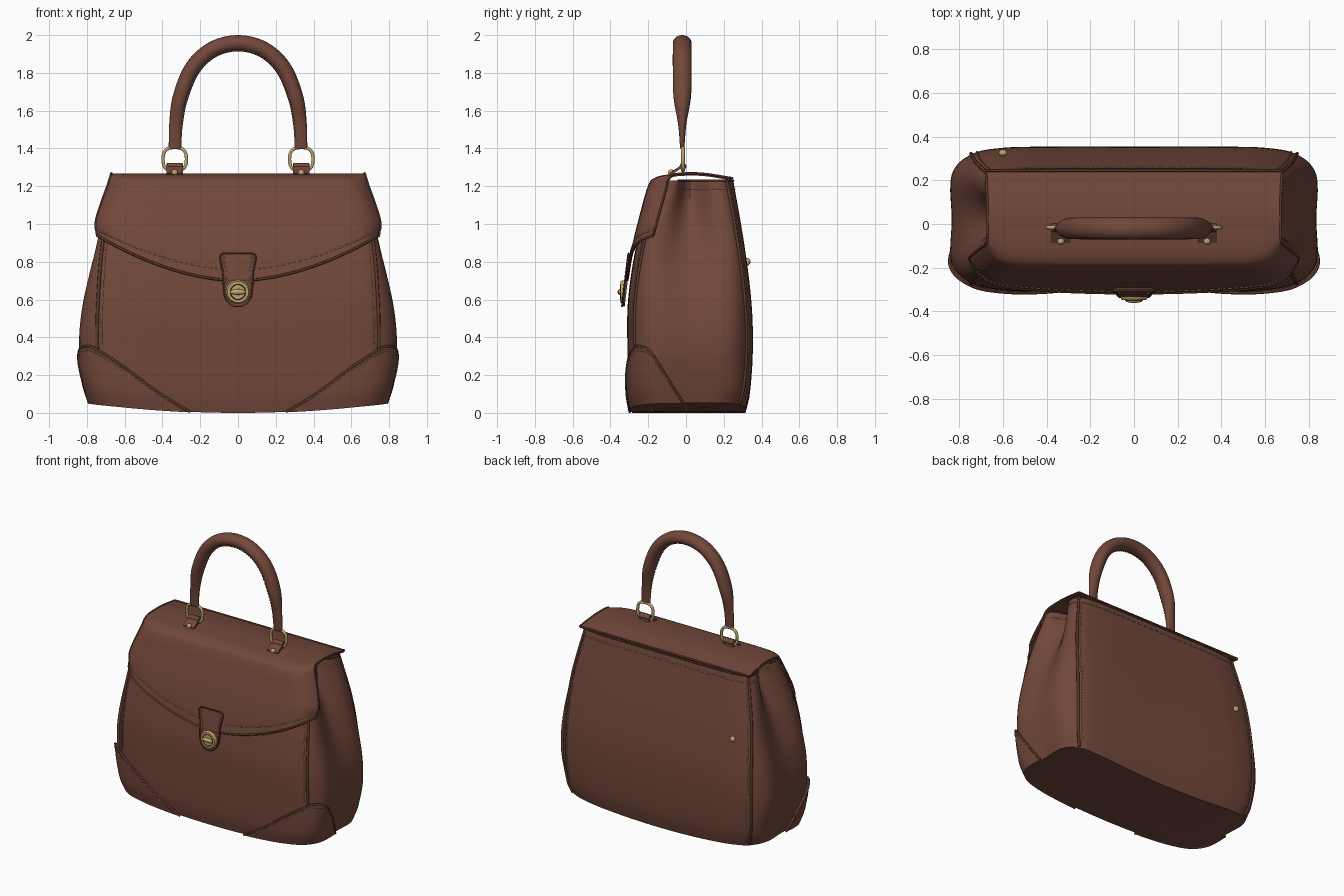
import bpy, bmesh, math
from mathutils import Vector, Matrix

cube = bpy.data.objects.get("Cube")
if cube:
    bpy.data.objects.remove(cube)


def material(name, rgb):
    m = bpy.data.materials.new(name)
    m.diffuse_color = (*rgb, 1)
    m.use_nodes = True
    m.node_tree.nodes["Principled BSDF"].inputs["Base Color"].default_value = (*rgb, 1)
    return m


LEATHER = material("brown leather", (0.17, 0.064, 0.043))
TRIM = material("dark leather edge", (0.105, 0.038, 0.026))
BRASS = material("brass", (0.52, 0.38, 0.15))
THREAD = material("cream thread", (0.42, 0.31, 0.17))


def spline(rows, x):
    """Smooth interpolation of rows keyed by their first value."""
    x = min(max(x, rows[0][0]), rows[-1][0])
    i = max(k for k in range(len(rows) - 1) if k == 0 or rows[k][0] <= x)
    a, b = rows[i], rows[i + 1]
    p, n = rows[max(i - 1, 0)], rows[min(i + 2, len(rows) - 1)]
    h = b[0] - a[0]
    t = (x - a[0]) / h
    out = []
    for c in range(1, len(a)):
        ma = (b[c] - p[c]) / (b[0] - p[0]) * h
        mb = (n[c] - a[c]) / (n[0] - a[0]) * h
        out.append((2*t**3 - 3*t*t + 1)*a[c] + (t**3 - 2*t*t + t)*ma
                   + (3*t*t - 2*t**3)*b[c] + (t**3 - t*t)*mb)
    return out


def finish(obj, mat, thick=0, mirror=False):
    bpy.context.scene.collection.objects.link(obj)
    obj.data.materials.append(mat)
    if thick:
        s = obj.modifiers.new("thickness", 'SOLIDIFY')
        s.thickness, s.offset = thick, -1
    if mirror:
        obj.modifiers.new("mirror", 'MIRROR')
    if obj.type == 'MESH':
        for p in obj.data.polygons:
            p.use_smooth = True
        e = obj.modifiers.new("crisp edges", 'EDGE_SPLIT')
        e.split_angle = math.radians(40)
    return obj


def from_bmesh(name, bm, mat, **kw):
    me = bpy.data.meshes.new(name)
    bm.to_mesh(me)
    bm.free()
    return finish(bpy.data.objects.new(name, me), mat, **kw)


def sheet(name, f, nu, nv, mat, closed=False, **kw):
    """Surface from f(u, v) with u and v running 0 to 1."""
    bm = bmesh.new()
    vs = [[bm.verts.new(f(i / nu, j / nv)) for i in range(nu + 1)] for j in range(nv + 1)]
    for j in range(nv):
        for i in range(nu):
            bm.faces.new((vs[j][i], vs[j][i + 1], vs[j + 1][i + 1], vs[j + 1][i]))
    bmesh.ops.remove_doubles(bm, verts=bm.verts, dist=1e-5)
    if closed:
        bmesh.ops.holes_fill(bm, edges=[e for e in bm.edges if e.is_boundary])
        bmesh.ops.recalc_face_normals(bm, faces=bm.faces)
    return from_bmesh(name, bm, mat, **kw)


def tubes(name, paths, radius, mat, cyclic=False, **kw):
    cu = bpy.data.curves.new(name, 'CURVE')
    cu.dimensions = '3D'
    cu.bevel_depth, cu.bevel_resolution, cu.use_fill_caps = radius, 1, True
    for path in paths:
        sp = cu.splines.new('POLY')
        sp.points.add(len(path) - 1)
        for p, co in zip(sp.points, path):
            p.co = (*co, 1)
        sp.use_cyclic_u, sp.use_smooth = cyclic, True
    return finish(bpy.data.objects.new(name, cu), mat, **kw)


def piping(name, f, n=40, radius=0.009, **kw):
    return tubes(name, [[f(k / n) for k in range(n + 1)]], radius, TRIM, **kw)


def stitches(name, f, n, **kw):
    return tubes(name, [[f((k + 0.2) / n), f((k + 0.8) / n)] for k in range(n)], 0.0035, THREAD, **kw)


def solid(name, kind, loc, scale, mat, rot=0, **kw):
    bm = bmesh.new()
    if kind == "ball":
        bmesh.ops.create_uvsphere(bm, u_segments=20, v_segments=12, radius=1)
    elif kind == "disc":
        bmesh.ops.create_cone(bm, cap_ends=True, segments=40, radius1=1, radius2=0.88, depth=1)
    else:
        bmesh.ops.create_cube(bm, size=1)
    bm.transform(Matrix.Translation(loc) @ Matrix.Rotation(rot, 4, 'X') @ Matrix.Diagonal((*scale, 1)))
    return from_bmesh(name, bm, mat, **kw)


# Body shape: height, gusset half width, seam half width, front, back, gusset dent
BODY = [(0, .775, .70, -.285, .315, 0), (.1, .80, .73, -.303, .338, 0),
        (.35, .835, .745, -.31, .354, 0), (.6, .815, .74, -.306, .345, .015),
        (.9, .745, .715, -.26, .307, .06), (1.23, .66, .65, -.172, .25, .13)]
TOP = 1.23


def lift(x, z):
    return z + .055 * (x / .79) ** 2 * max(0, 1 - z / .35)


def surface(t, z, scale=1):
    """Point at height z; t runs 0 front, 3 front seam, 5 side, 7 back seam, 10 back."""
    w, s, f, b, d = spline(BODY, z)
    half = [(0, f), (.5*s, f), (.8*s, f + .008), (s, f + .04), (w, f + .13), (w - d, .02),
            (w, b - .13), (s, b - .035), (.8*s, b - .005), (.5*s, b), (0, b)]
    side = math.copysign(1, t)
    ring = [(-1, -half[1][0], half[1][1])] + [(i, *p) for i, p in enumerate(half)] + [(11, -half[9][0], half[9][1])]
    x, y = spline(ring, abs(t))
    x, y = side * x * scale, .02 + (y - .02) * scale
    return Vector((x, y, lift(x, z)))


def outer(t, z, off):
    e = .01
    dt = surface(t + e, z) - surface(t - e, z)
    dz = surface(t, min(z + e, TOP)) - surface(t, max(z - e, 0))
    return surface(t, z) + dt.cross(dz).normalized() * off


def body(u, v):
    k = round(v * 34)
    t = (u * 20 + 10) % 20 - 10
    return surface(t, 0, (.001, .35, .7, .9)[k]) if k < 4 else surface(t, TOP * (k - 4) / 30)


sheet("body", body, 100, 34, LEATHER, thick=.01)

# Seams of the body
piping("front_seam", lambda s: outer(3, .33 + .59*s, .002), mirror=True)
piping("back_seam", lambda s: outer(7, .01 + 1.215*s, .002), mirror=True)
stitches("front_seam_stitches", lambda s: outer(2.8, .36 + .54*s, .002), 26, mirror=True)
stitches("back_seam_stitches", lambda s: outer(7.2, .04 + 1.14*s, .002), 50, mirror=True)
stitches("top_edge_stitches", lambda s: outer(4 + 6*s, 1.185, .002), 42, mirror=True)
piping("top_edge", lambda s: surface(4 + 6*s, TOP), 60, .006, mirror=True)

# Reinforced bottom corners
CORNER = [(.7, .002), (1, .06), (2, .225), (3, .335), (3.5, .352), (4, .31), (4.8, .002)]


def corner_t(s):
    return .7 + 4.1 * s


def corner(u, v, off=.014):
    t = corner_t(u)
    return outer(t, v * spline(CORNER, t)[0], off)


sheet("corner_patch", corner, 44, 10, LEATHER, thick=.014, mirror=True)
piping("corner_patch_edge", lambda s: corner(s, 1, .012), 50, .007, mirror=True)
stitches("corner_patch_stitches", lambda s: corner(.08 + .84*s, .93, .015), 40, mirror=True)

# Flap over the top and front
WIDTH = [(.7, .76), (.94, .747), (1.0, .755), (1.1, .728), (1.2, .692), (1.27, .67)]


def flap(u, v, off=0):
    u = math.sin(math.pi * (u - .5))
    a = abs(u)
    low = .70 + .24 * a ** 1.8
    wrap = a ** 14
    col = []
    for k in range(4):
        z = low + (1.2 - low) * k / 3
        col.append((k, spline(BODY, z)[2] - .022 - off + .1 * wrap, z))
    col += [(4, -.165 + .07 * wrap, 1.245 - .01 * wrap), (5, -.08 + .02 * wrap, 1.263),
            (6, .08, 1.267 + off), (7, .245, 1.243 + off)]
    y, z = spline(col, v * 7)
    return Vector((u * spline(WIDTH, z)[0], y, z))


sheet("flap", flap, 48, 42, LEATHER, thick=.012)
piping("flap_lower_edge", lambda s: flap(s, 0), 60, .007)
piping("flap_back_edge", lambda s: flap(s, 1), 30, .007)
piping("flap_side_edge", lambda s: flap(1, s), 50, .006, mirror=True)
stitches("flap_stitches", lambda s: flap(.06 + .88*s, .05, .002), 64)

# Handle, thick on top and flattened at the ends
HALF = [(0, 0, 1.957, .043, .05), (1, .135, 1.923, .043, .05), (2, .24, 1.825, .043, .05),
        (3, .305, 1.67, .041, .046), (4, .328, 1.53, .036, .022), (5, .334, 1.40, .033, .011)]
HANDLE = [(-r[0], -r[1], *r[2:]) for r in HALF[:0:-1]] + HALF


def handle(u, v, grow=1):
    k = v * 10 - 5
    x, z, ra, rb = spline(HANDLE, k)
    p, q = spline(HANDLE, k - .05), spline(HANDLE, k + .05)
    n = Vector((p[1] - q[1], 0, q[0] - p[0])).normalized()
    a = u * math.tau
    return Vector((x, -.02, z)) + grow * (n * (ra * math.cos(a)) + Vector((0, -rb * math.sin(a), 0)))


sheet("handle", handle, 24, 60, LEATHER, closed=True)
stitches("handle_stitches", lambda s: handle(.41, .03 + .94*s, 1.02), 60)

# Handle rings, tabs and studs
ring = []
for k in range(32):
    c, s = math.cos(k * math.tau / 32), math.sin(k * math.tau / 32)
    ring.append((.335 + math.copysign(abs(c) ** .75, c) * .062, -.016, 1.343 + math.copysign(abs(s) ** .75, s) * .062))
tubes("handle_ring", [ring], .01, BRASS, cyclic=True, mirror=True)
solid("ring_tab", "box", (.335, -.045, 1.29), (.085, .09, .014), LEATHER, rot=.6, mirror=True)
tubes("ring_tab_loop", [[(.293, -.016, 1.305), (.377, -.016, 1.305)]], .02, LEATHER, mirror=True)
solid("ring_tab_stud", "ball", (.335, -.078, 1.272), (.017, .017, .017), BRASS, mirror=True)

# Closing tab with turn lock
TAB = [(.565, .02), (.58, .045), (.61, .066), (.65, .074), (.75, .081), (.82, .094), (.838, .088), (.845, .07)]


def tab(u, v, off=0):
    z = .565 + .28 * v
    return Vector(((u - .5) * 2 * spline(TAB, z)[0], -.305 - (.845 - z) * .12 - off, z))


sheet("closing_tab", tab, 8, 36, LEATHER, thick=.014)
tubes("closing_tab_edge", [[tab(0, k / 36) for k in range(37)] + [tab(1, 1 - k / 36) for k in range(37)]],
      .005, TRIM, cyclic=True)
stitches("closing_tab_stitches", lambda s: tab(.9, .1 + .85*s, .002), 11, mirror=True)
solid("lock_plate", "disc", (0, -.339, .64), (.064, .064, .016), BRASS, rot=math.pi / 2)
circle = [(.04 * math.cos(k * math.tau / 32), -.347, .64 + .04 * math.sin(k * math.tau / 32)) for k in range(32)]
tubes("lock_groove", [circle], .003, TRIM, cyclic=True)
solid("lock_turn_bar", "ball", (0, -.348, .64), (.042, .014, .015), BRASS)

# Stud on the back
solid("back_stud", "ball", (-.6, .325, .8), (.02, .016, .02), BRASS)
